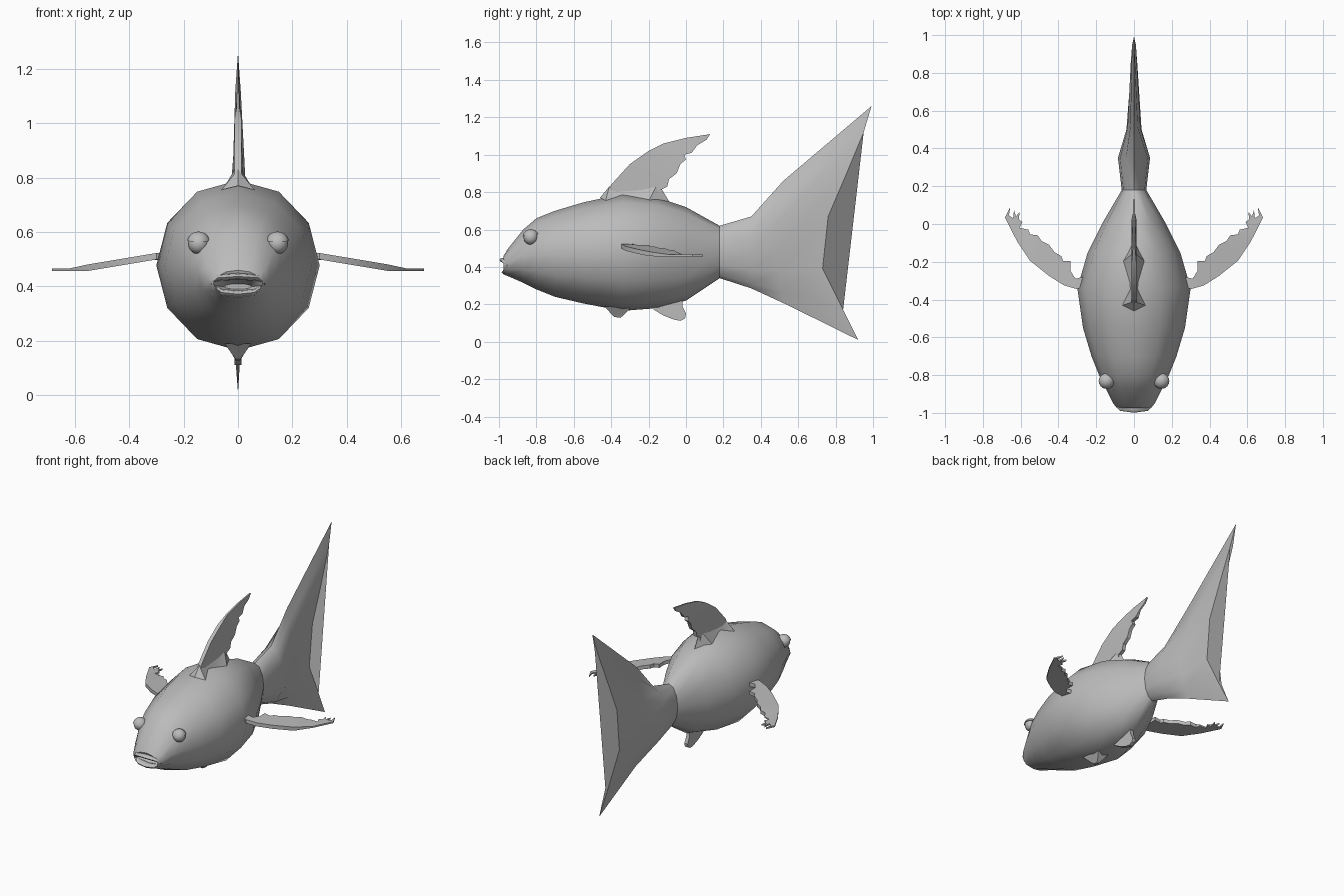
import bpy, bmesh, math
from mathutils import Vector

if "Cube" in bpy.data.objects:
    bpy.data.objects.remove(bpy.data.objects["Cube"])

grey = bpy.data.materials.new("fish_grey")
grey.diffuse_color = (0.5, 0.5, 0.5, 1)
grey.use_nodes = True
grey.node_tree.nodes["Principled BSDF"].inputs["Base Color"].default_value = grey.diffuse_color


def finish(name, bm, angle=35):
    bmesh.ops.recalc_face_normals(bm, faces=bm.faces[:])
    me = bpy.data.meshes.new(name)
    bm.to_mesh(me)
    bm.free()
    ob = bpy.data.objects.new(name, me)
    bpy.context.collection.objects.link(ob)
    me.materials.append(grey)
    bpy.ops.object.select_all(action='DESELECT')
    ob.select_set(True)
    bpy.context.view_layer.objects.active = ob
    bpy.ops.object.shade_smooth_by_angle(angle=math.radians(angle))
    return ob


def ring(mid, hw):
    """12-sided section: seven (y, z) midline points, bottom to top."""
    side = [(hw * math.sin(math.pi * i / 6), y, z) for i, (y, z) in enumerate(mid)]
    return side + [(-x, y, z) for x, y, z in side[5:0:-1]]


def oval(y, bottom, top, hw):
    c, h = (bottom + top) / 2, (top - bottom) / 2
    return ring([(y, c - h * math.cos(math.pi * i / 6)) for i in range(7)], hw)


def loft(name, rings, angle=35):
    bm = bmesh.new()
    rows = [[bm.verts.new(p) for p in r] for r in rings]
    for a, b in zip(rows, rows[1:]):
        for i in range(12):
            j = (i + 1) % 12
            bm.faces.new((a[i], a[j], b[j], b[i]))
    bm.faces.new(rows[0])
    bm.faces.new(rows[-1])
    bmesh.ops.remove_doubles(bm, verts=bm.verts[:], dist=0.0005)
    return finish(name, bm, angle)


def slab(name, outline, place):
    """Thin fin: outline triangulated flat, then both faces put in place."""
    bm = bmesh.new()
    f = bm.faces.new([bm.verts.new((a, b, -1)) for a, b in outline])
    ext = bmesh.ops.extrude_face_region(bm, geom=[f], use_keep_orig=True)
    for v in ext["geom"]:
        if isinstance(v, bmesh.types.BMVert):
            v.co.z = 1
    bmesh.ops.triangulate(bm, faces=[f for f in bm.faces if len(f.verts) > 4])
    for v in bm.verts:
        v.co = Vector(place(*v.co))
    return finish(name, bm, 30)


# Body, starting inside the mouth
body = [(-0.90, 0.39, 0.41, 0.05), (-0.965, 0.375, 0.43, 0.085),
        (-0.975, 0.36, 0.46, 0.09), (-0.95, 0.35, 0.50, 0.11),
        (-0.87, 0.315, 0.60, 0.15), (-0.80, 0.28, 0.66, 0.185),
        (-0.70, 0.24, 0.70, 0.225), (-0.55, 0.205, 0.745, 0.27),
        (-0.34, 0.165, 0.79, 0.30), (-0.15, 0.18, 0.77, 0.245),
        (0.0, 0.22, 0.72, 0.17), (0.18, 0.34, 0.62, 0.065)]
loft("body", [oval(*s) for s in body], 45)

# Tail, forked along its trailing edge
fork = [(0.92, 0.01), (0.84, 0.17), (0.73, 0.39), (0.76, 0.67),
        (0.85, 0.88), (0.95, 1.12), (0.992, 1.26)]
half = [(0.535, 0.20), (0.51, 0.27), (0.50, 0.38), (0.50, 0.50),
        (0.505, 0.65), (0.51, 0.78), (0.52, 0.86)]
loft("tail", [oval(0.18, 0.34, 0.62, 0.065), oval(0.35, 0.285, 0.67, 0.085),
              ring(half, 0.04), ring(fork, 0.02)], 40)

# Dorsal fin with a ragged back edge
dorsal = [(-0.44, 0.76), (-0.40, 0.84), (-0.30, 0.95), (-0.20, 1.02), (-0.12, 1.06),
          (0.0, 1.09), (0.13, 1.11), (0.11, 1.08), (0.06, 1.05), (0.03, 1.01),
          (-0.01, 1.0), (0.0, 0.975), (-0.03, 0.95), (-0.05, 0.90), (-0.09, 0.87),
          (-0.10, 0.83), (-0.14, 0.81), (-0.12, 0.75)]
slab("dorsal_fin", dorsal,
     lambda y, z, s: (s * (0.012 if z < 1.04 else 0.005), y, z))

# Flared root of the dorsal fin
bm = bmesh.new()
low = [bm.verts.new(p) for p in ((0, -0.46, 0.77), (0.06, -0.43, 0.755), (0.025, -0.33, 0.77),
                                 (0.06, -0.2, 0.75), (0, -0.09, 0.75), (-0.06, -0.2, 0.75),
                                 (-0.025, -0.33, 0.77), (-0.06, -0.43, 0.755))]
crest = [bm.verts.new(p) for p in ((0, -0.41, 0.83), (0, -0.15, 0.85))]
for a, b, c in ((0, 1, 0), (1, 2, 0), (3, 4, 1), (4, 5, 1), (6, 7, 0), (7, 0, 0), (2, 3, 1), (5, 6, 1)):
    bm.faces.new((low[a], low[b], crest[c]))
for i in (2, 6):
    bm.faces.new((low[i], crest[0], crest[1]))
finish("dorsal_root", bm)

# Side fins with ragged tips
side = [(0.27, -0.33), (0.30, -0.345), (0.37, -0.325), (0.45, -0.275), (0.55, -0.195),
        (0.62, -0.09), (0.683, 0.035), (0.655, 0.09), (0.662, 0.045), (0.64, 0.03),
        (0.635, 0.075), (0.625, 0.04), (0.605, 0.065), (0.61, 0.025), (0.59, 0.01),
        (0.605, -0.02), (0.56, -0.03), (0.55, -0.055), (0.51, -0.06), (0.49, -0.09),
        (0.45, -0.11), (0.42, -0.15), (0.385, -0.17), (0.375, -0.195), (0.335, -0.195),
        (0.335, -0.25), (0.31, -0.29), (0.27, -0.28)]


def side_place(sx):
    def place(x, y, s):
        z = 0.505 - 0.05 * min(1, max(0, (x - 0.3) / 0.3)) + 0.006
        return (sx * x, y, z + s * (0.012 if x < 0.56 else 0.005))
    return place


for sx, label in ((1, "right"), (-1, "left")):
    slab(label + "_side_fin", side, side_place(sx))

# Belly fins
belly = [(-0.20, 0.20), (-0.17, 0.17), (-0.12, 0.14), (-0.07, 0.12), (-0.03, 0.112),
         (-0.005, 0.125), (0.0, 0.15), (-0.02, 0.19), (-0.02, 0.24)]
slab("rear_belly_fin", belly, lambda y, z, s: (s * 0.012, y, z))
stub = [(-0.44, 0.19), (-0.41, 0.16), (-0.385, 0.133), (-0.35, 0.128), (-0.32, 0.155), (-0.30, 0.18)]
slab("front_belly_fin", stub, lambda y, z, s: (s * max(0.008, (z - 0.12) * 0.7), y, z))


def ball(name, centre, r, cut=None):
    bm = bmesh.new()
    bmesh.ops.create_uvsphere(bm, u_segments=16, v_segments=10, radius=r)
    if cut is not None:
        bmesh.ops.bisect_plane(bm, geom=bm.verts[:] + bm.edges[:] + bm.faces[:],
                               plane_co=(0, 0, cut), plane_no=(0, -0.15, 1), clear_inner=True)
        bmesh.ops.holes_fill(bm, edges=[e for e in bm.edges if e.is_boundary])
    bmesh.ops.translate(bm, verts=bm.verts[:], vec=centre)
    finish(name, bm)


# Eyes and upper lids
for sx, label in ((1, "right"), (-1, "left")):
    c = (sx * 0.145, -0.83, 0.558)
    ball(label + "_eye", c, 0.039)
    ball(label + "_eyelid", c, 0.044, 0.012)


# Lips as short lofted strips across the mouth
def lip(name, path, r):
    bm = bmesh.new()
    rows = []
    for i, (x, y, z) in enumerate(path):
        k = 0.5 if i in (0, len(path) - 1) else 1
        rows.append([bm.verts.new((x, y + 2 * r * k * math.cos(a), z + r * k * math.sin(a)))
                     for a in [math.tau * j / 8 for j in range(8)]])
    for a, b in zip(rows, rows[1:]):
        for j in range(8):
            bm.faces.new((a[j], a[j - 1], b[j - 1], b[j]))
    bm.faces.new(rows[0])
    bm.faces.new(rows[-1])
    finish(name, bm, 60)


lip("upper_lip", [(-0.1, -0.95, 0.41), (-0.075, -0.965, 0.432), (0, -0.975, 0.437),
                  (0.075, -0.965, 0.432), (0.1, -0.95, 0.41)], 0.012)
lip("lower_lip", [(-0.09, -0.945, 0.40), (-0.06, -0.955, 0.378), (0, -0.96, 0.372),
                  (0.06, -0.955, 0.378), (0.09, -0.945, 0.40)], 0.013)
